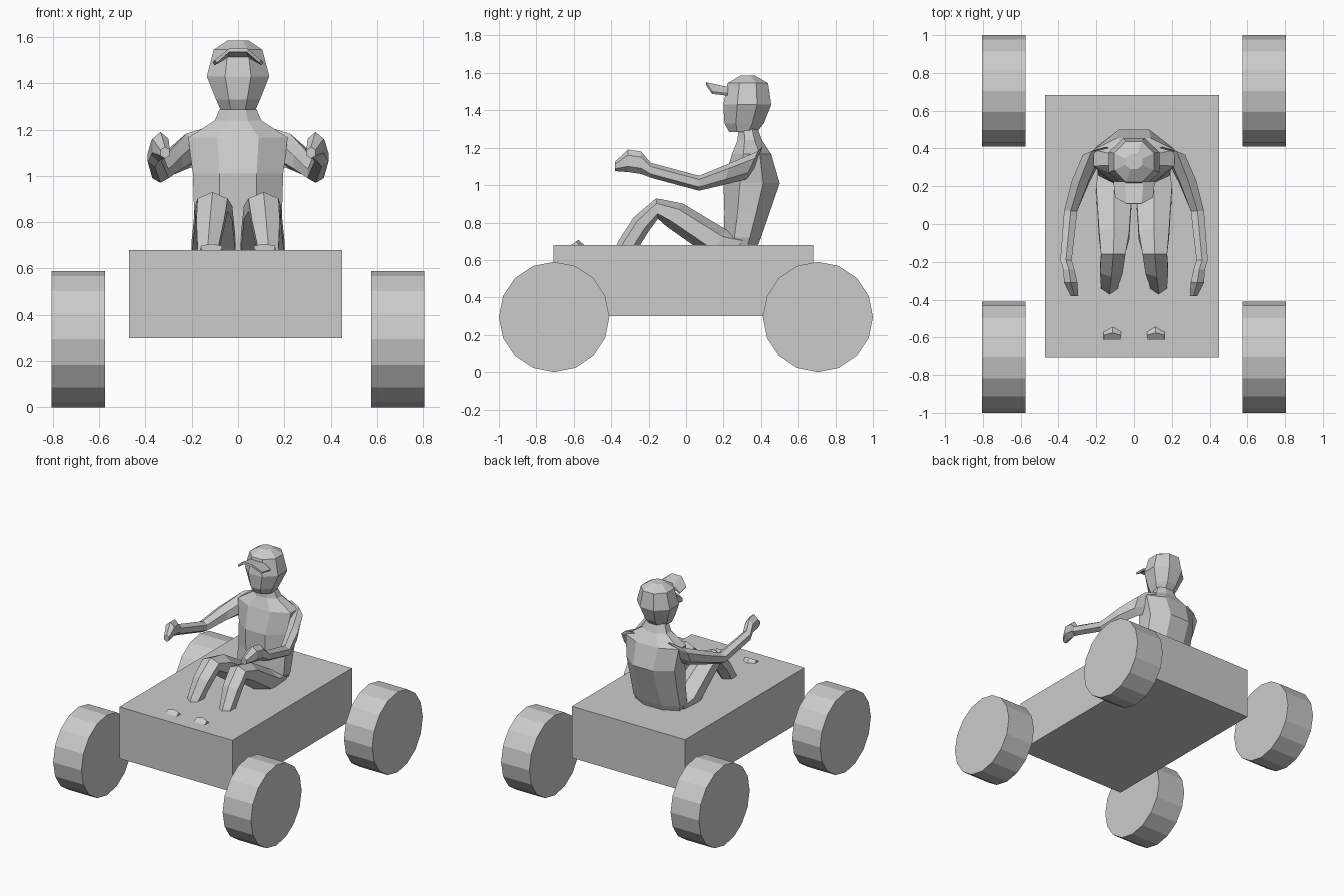
import bpy, bmesh
from math import pi, cos, sin, radians


def finish(name, bm, mirror=False):
    bmesh.ops.recalc_face_normals(bm, faces=bm.faces[:])
    me = bpy.data.meshes.new(name)
    bm.to_mesh(me)
    bm.free()
    ob = bpy.data.objects.new(name, me)
    bpy.context.collection.objects.link(ob)
    if mirror:
        m = ob.modifiers.new("mirror", 'MIRROR')
        m.use_mirror_merge = False
    return ob


def tube(name, stations, n=8, mirror=False):
    """Loft through stations (x, y, z, half width, half depth, pitch in degrees)."""
    bm = bmesh.new()
    angs = [2 * pi * (i + 0.5) / n for i in range(n)]
    mx, my = max(cos(a) for a in angs), max(sin(a) for a in angs)
    rings = []
    for x, y, z, w, d, p in stations:
        p = radians(p)
        rings.append([bm.verts.new((x + w * cos(a) / mx,
                                    y + d * sin(a) / my * cos(p),
                                    z + d * sin(a) / my * sin(p))) for a in angs])
    for r, s in zip(rings, rings[1:]):
        for i in range(n):
            j = (i + 1) % n
            bm.faces.new((r[i], r[j], s[j], s[i]))
    bm.faces.new(rings[0])
    bm.faces.new(rings[-1])
    return finish(name, bm, mirror)


# Box chassis
bpy.ops.mesh.primitive_cube_add(size=1, location=(-0.01, -0.013, 0.49))
body = bpy.context.object
body.name = "chassis_body"
body.scale = (0.92, 1.39, 0.38)

# Four wheels
for sx, side in ((-1, "left"), (1, "right")):
    for sy, end in ((-1, "front"), (1, "rear")):
        bpy.ops.mesh.primitive_cylinder_add(
            vertices=16, radius=0.295, depth=0.23,
            location=(sx * 0.69, sy * 0.705, 0.295), rotation=(0, pi / 2, 0))
        bpy.context.object.name = f"{end}_wheel_{side}"

# Torso and neck
tube("torso", [
    (0, 0.28, 0.62, 0.16, 0.08, 0),
    (0, 0.30, 0.72, 0.19, 0.10, 0),
    (0, 0.325, 0.85, 0.19, 0.12, 0),
    (0, 0.35, 1.01, 0.195, 0.15, 0),
    (0, 0.35, 1.165, 0.215, 0.105, 0),
    (0, 0.34, 1.24, 0.10, 0.065, 0),
    (0, 0.33, 1.31, 0.07, 0.05, 0)])

# Head with rounded cap crown
tube("head", [
    (0, 0.305, 1.285, 0.075, 0.075, 0),
    (0, 0.31, 1.33, 0.095, 0.105, 0),
    (0, 0.327, 1.43, 0.135, 0.128, 0),
    (0, 0.33, 1.545, 0.105, 0.108, 0),
    (0, 0.33, 1.585, 0.045, 0.04, 0)])

# Cap brim, drooping at its sides
bm = bmesh.new()
back = [bm.verts.new((x, 0.225, z)) for x, z in
        ((-0.11, 1.49), (-0.05, 1.525), (0.05, 1.525), (0.11, 1.49))]
front = [bm.verts.new(c) for c in
         ((-0.10, 0.14, 1.50), (-0.04, 0.108, 1.55), (0.04, 0.108, 1.55), (0.10, 0.14, 1.50))]
for i in range(3):
    bm.faces.new((back[i], front[i], front[i + 1], back[i + 1]))
brim = finish("cap_brim", bm)
brim.modifiers.new("thickness", 'SOLIDIFY').thickness = 0.015

# Arms with fists
tube("arm", [
    (0.15, 0.38, 1.13, 0.05, 0.08, 70),
    (0.225, 0.35, 1.105, 0.045, 0.085, 65),
    (0.285, 0.22, 1.06, 0.045, 0.06, 75),
    (0.335, 0.07, 1.01, 0.035, 0.04, 90),
    (0.36, -0.19, 1.08, 0.03, 0.04, 90),
    (0.345, -0.24, 1.12, 0.03, 0.06, 90),
    (0.335, -0.31, 1.13, 0.035, 0.06, 90),
    (0.315, -0.38, 1.10, 0.02, 0.025, 90)], n=6, mirror=True)

# Bent legs, running down into the chassis
tube("leg", [
    (0.10, 0.28, 0.67, 0.09, 0.08, 55),
    (0.105, 0.17, 0.69, 0.095, 0.085, 55),
    (0.105, -0.06, 0.84, 0.08, 0.075, 55),
    (0.11, -0.155, 0.875, 0.065, 0.055, 95),
    (0.12, -0.24, 0.79, 0.06, 0.055, 137),
    (0.13, -0.31, 0.68, 0.045, 0.055, 150),
    (0.13, -0.43, 0.48, 0.035, 0.035, 150)], n=6, mirror=True)

# Shoes, toes just showing through the deck
tube("shoe", [
    (0.125, -0.41, 0.44, 0.035, 0.04, 34),
    (0.12, -0.49, 0.53, 0.045, 0.05, 34),
    (0.115, -0.57, 0.645, 0.05, 0.045, 34),
    (0.115, -0.60, 0.69, 0.045, 0.03, 34)], n=6, mirror=True)
